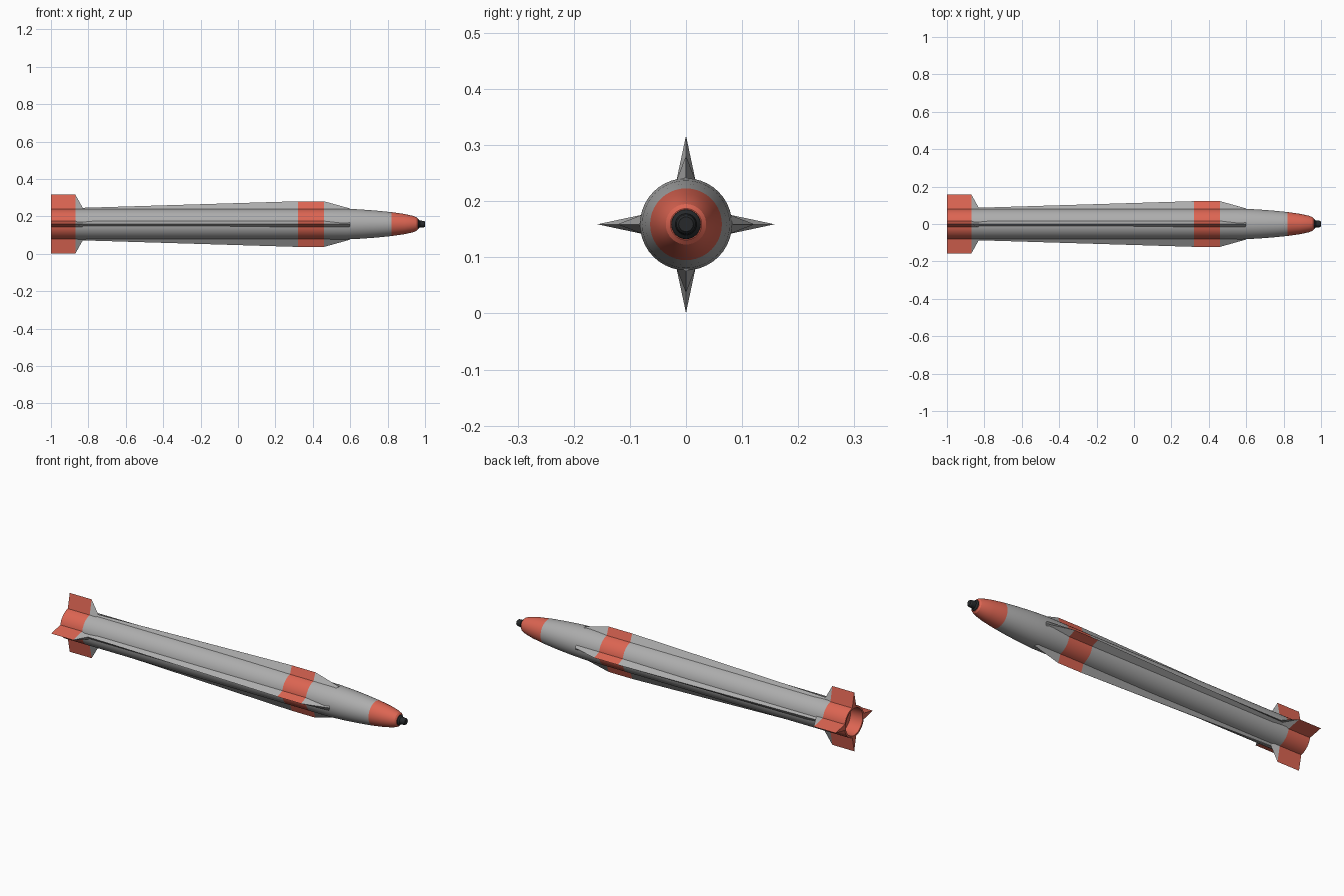
import bpy, bmesh, math
from mathutils import Vector

if "Cube" in bpy.data.objects:
    bpy.data.objects.remove(bpy.data.objects["Cube"])

CZ = 0.159      # height of the long axis
SEG = 40


def material(name, rgb):
    m = bpy.data.materials.new(name)
    m.diffuse_color = (*rgb, 1)
    m.use_nodes = True
    m.node_tree.nodes["Principled BSDF"].inputs["Base Color"].default_value = m.diffuse_color
    return m


GREY = material("light grey", (0.42, 0.42, 0.42))
RED = material("coral red", (0.72, 0.13, 0.085))
BLACK = material("near black", (0.02, 0.022, 0.024))


def finish(name, bm, mats, rule, smooth=True):
    bmesh.ops.recalc_face_normals(bm, faces=bm.faces[:])
    for f in bm.faces:
        f.material_index = rule(f.calc_center_median())
    me = bpy.data.meshes.new(name)
    bm.to_mesh(me)
    bm.free()
    for m in mats:
        me.materials.append(m)
    ob = bpy.data.objects.new(name, me)
    bpy.context.collection.objects.link(ob)
    if smooth:
        bpy.ops.object.select_all(action='DESELECT')
        bpy.context.view_layer.objects.active = ob
        ob.select_set(True)
        bpy.ops.object.shade_smooth_by_angle(angle=math.radians(25))
    return ob


def lathe(name, profile, mats, rule):
    """Revolve (x, radius) points about the long axis and cap both ends."""
    bm = bmesh.new()
    rings = []
    for x, r in profile:
        angles = [2 * math.pi * i / SEG for i in range(SEG)]
        rings.append([bm.verts.new((x, r * math.cos(a), CZ + r * math.sin(a))) for a in angles])
    for a, b in zip(rings, rings[1:]):
        for i in range(SEG):
            j = (i + 1) % SEG
            bm.faces.new((a[i], a[j], b[j], b[i]))
    bm.faces.new(rings[0])
    bm.faces.new(rings[-1])
    return finish(name, bm, mats, rule)


def banded(c):
    return int(c.x < -0.87 or 0.32 < c.x < 0.46 or c.x > 0.82)


# Body with a recessed nozzle at the tail and a rounded nose
lathe("body", [(-0.93, 0.068), (-1.0, 0.072), (-1.0, 0.082), (-0.87, 0.082),
               (0.32, 0.082), (0.46, 0.082), (0.58, 0.082), (0.66, 0.078),
               (0.74, 0.072), (0.82, 0.064), (0.89, 0.054), (0.935, 0.044),
               (0.955, 0.036), (0.962, 0.028)], [GREY, RED], banded)

# Dark nose tip
lathe("nose_tip", [(0.955, 0.027), (0.965, 0.026), (0.972, 0.019),
                   (0.995, 0.017), (1.0, 0.013)], [BLACK], lambda c: 0)

# Four wedge-section fins: tail fin and long strake in one loft of (x, ridge radius)
STATIONS = [(-1.0, 0.158), (-0.87, 0.158), (-0.83, 0.087),
            (0.32, 0.122), (0.46, 0.122), (0.6, 0.083)]
for k, side in enumerate(("left", "top", "right", "bottom")):
    ang = k * math.pi / 2
    out = Vector((0, math.cos(ang), math.sin(ang)))
    across = Vector((0, -math.sin(ang), math.cos(ang)))
    bm = bmesh.new()
    rows = []
    for x, ridge in STATIONS:
        base = Vector((x, 0, CZ))
        rows.append([bm.verts.new(base + out * 0.078 - across * 0.017),
                     bm.verts.new(base + out * ridge),
                     bm.verts.new(base + out * 0.078 + across * 0.017)])
    for a, b in zip(rows, rows[1:]):
        for i in range(3):
            j = (i + 1) % 3
            bm.faces.new((a[i], a[j], b[j], b[i]))
    bm.faces.new(rows[0])
    bm.faces.new(rows[-1])
    finish(side + "_fin", bm, [GREY, RED], banded, smooth=False)
